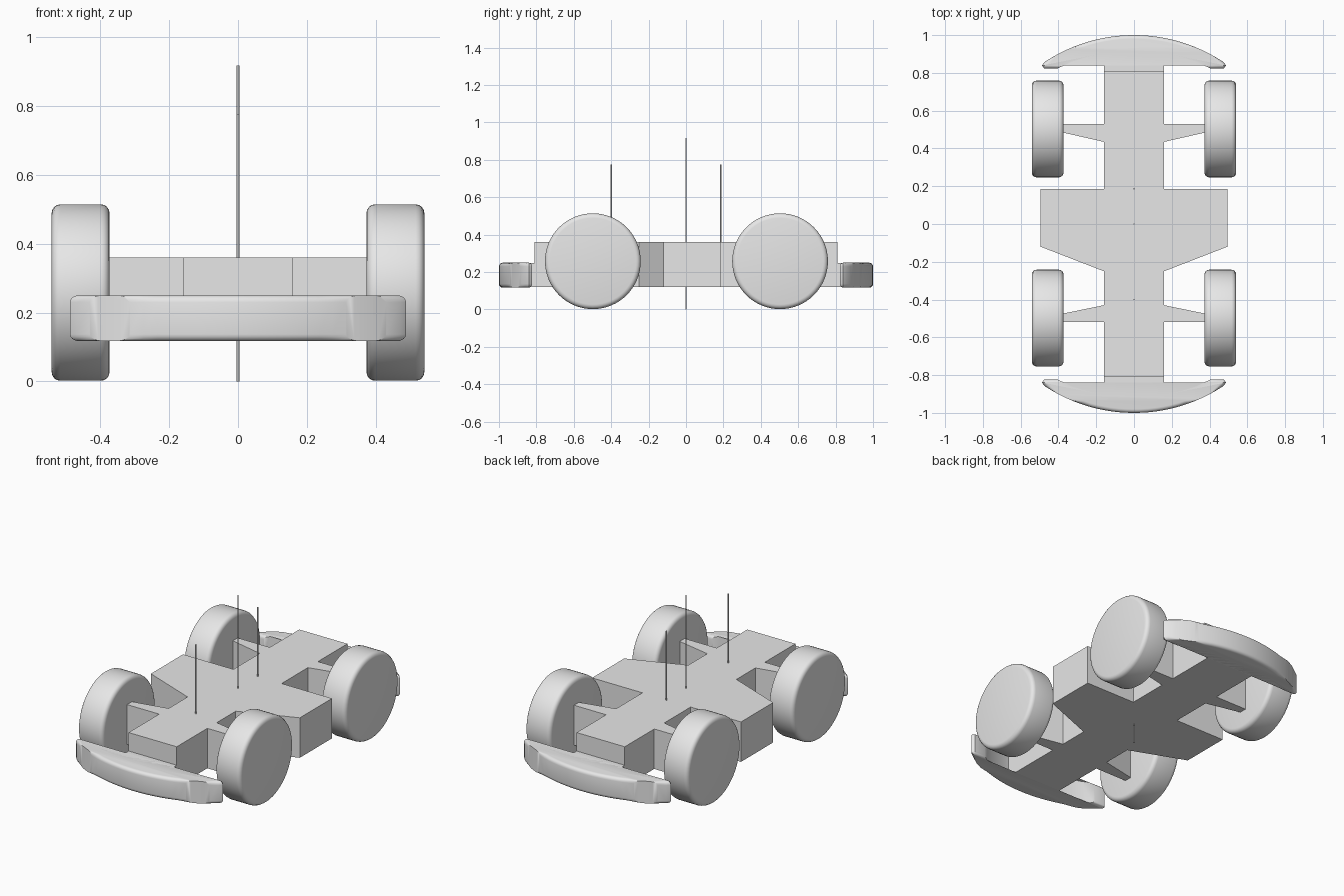
import bpy, bmesh, math
from mathutils import Matrix

old = bpy.data.objects.get("Cube")
if old:
    bpy.data.objects.remove(old, do_unlink=True)

grey = bpy.data.materials.new("light_grey")
grey.use_nodes = True
grey.diffuse_color = (0.8, 0.8, 0.8, 1)
grey.node_tree.nodes["Principled BSDF"].inputs["Base Color"].default_value = (0.8, 0.8, 0.8, 1)


def finish(name, bm, smooth=False):
    bmesh.ops.recalc_face_normals(bm, faces=bm.faces)
    mesh = bpy.data.meshes.new(name)
    bm.to_mesh(mesh)
    bm.free()
    mesh.materials.append(grey)
    ob = bpy.data.objects.new(name, mesh)
    bpy.context.collection.objects.link(ob)
    if smooth:
        bpy.ops.object.select_all(action='DESELECT')
        ob.select_set(True)
        bpy.context.view_layer.objects.active = ob
        bpy.ops.object.shade_smooth_by_angle(angle=math.radians(35))
    return ob


def prism(points, z0, z1):
    """Extrude a plan outline between two heights."""
    bm = bmesh.new()
    face = bm.faces.new([bm.verts.new((x, y, z0)) for x, y in points])
    new = bmesh.ops.extrude_face_region(bm, geom=[face])["geom"]
    verts = [v for v in new if isinstance(v, bmesh.types.BMVert)]
    bmesh.ops.translate(bm, vec=(0, 0, z1 - z0), verts=verts)
    return bm


def rod(name, y, z0, z1):
    bm = bmesh.new()
    bmesh.ops.create_cone(bm, cap_ends=True, segments=12, radius1=0.004, radius2=0.004,
                          depth=z1 - z0, matrix=Matrix.Translation((0, y, (z0 + z1) / 2)))
    finish(name, bm, True)


# Chassis: half outline from front to back, mirrored to the other side
half = [(0.16, -0.81), (0.16, -0.52), (0.38, -0.52), (0.38, -0.475), (0.16, -0.43),
        (0.16, -0.25), (0.495, -0.12), (0.495, 0.185), (0.16, 0.185), (0.16, 0.435),
        (0.38, 0.485), (0.38, 0.53), (0.16, 0.53), (0.16, 0.81)]
finish("chassis", prism(half + [(-x, y) for x, y in reversed(half)], 0.12, 0.36))

# Wheels with rounded rims
for side, x in (("left", 0.457), ("right", -0.457)):
    for end, y in (("front", -0.498), ("back", 0.503)):
        bm = bmesh.new()
        place = Matrix.Translation((x, y, 0.258)) @ Matrix.Rotation(math.pi / 2, 4, 'Y')
        bmesh.ops.create_cone(bm, cap_ends=True, segments=64, radius1=0.256, radius2=0.256,
                              depth=0.168, matrix=place)
        rims = [e for e in bm.edges if any(len(f.verts) > 4 for f in e.link_faces)]
        bmesh.ops.bevel(bm, geom=rims, offset=0.025, segments=4, profile=0.5, affect='EDGES')
        finish(f"{end}_{side}_wheel", bm, True)

# Curved bumpers, each with a bracket to the chassis
for end, s in (("front", -1), ("back", 1)):
    outer = [(x, 0.141 + math.sqrt(0.859 ** 2 - x * x))
             for x in [0.47 * i / 12 for i in range(-12, 13)]]
    tip = [(0.488, 0.84), (0.475, 0.823), (0.405, 0.823)]
    inner = [(x, -0.026 + math.sqrt(0.892 - x * x)) for x in (0.33, 0.25, 0.16)]
    right_end = tip + inner
    outline = outer + right_end + [(-x, y) for x, y in reversed(right_end)]
    bm = prism([(x, y * s) for x, y in outline], 0.117, 0.25)

    def on_rim(v):
        y = abs(v.co.y)
        return abs(v.co.x) > 0.4 or y > 0.935
    rim = [e for e in bm.edges if abs(e.verts[0].co.z - e.verts[1].co.z) < 1e-4
           and all(on_rim(v) for v in e.verts)]
    bmesh.ops.bevel(bm, geom=rim, offset=0.02, segments=4, profile=0.5, affect='EDGES')
    finish(f"{end}_bumper", bm, True)
    bracket = [(-0.16, 0.80), (0.16, 0.80), (0.16, 0.93), (-0.16, 0.93)]
    finish(f"{end}_bracket", prism([(x, y * s) for x, y in bracket], 0.12, 0.249))

# Upright rods
rod("centre_rod", 0, 0, 0.917)
rod("front_rod", -0.4, 0.3, 0.775)
rod("back_rod", 0.187, 0.3, 0.775)
